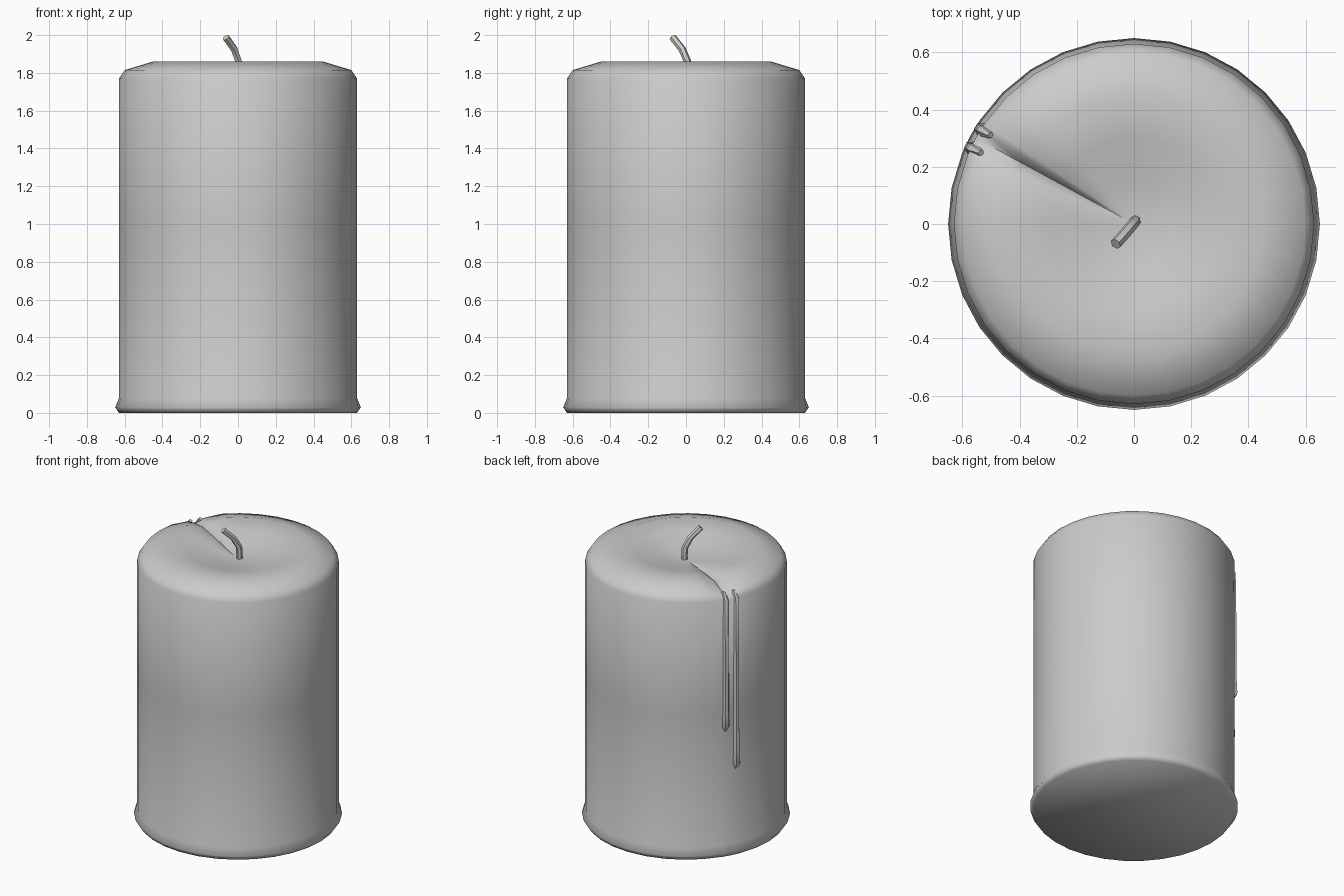
import bpy, bmesh, math

cube = bpy.data.objects.get("Cube")
if cube:
    bpy.data.objects.remove(cube, do_unlink=True)

# Single wax colour
wax = bpy.data.materials.new("grey_wax")
wax.use_nodes = True
wax.diffuse_color = (0.6, 0.6, 0.6, 1)
wax.node_tree.nodes["Principled BSDF"].inputs["Base Color"].default_value = (0.6, 0.6, 0.6, 1)


def finish(obj, angle):
    """Give the part its material and smooth shading."""
    obj.data.materials.append(wax)
    bpy.ops.object.select_all(action="DESELECT")
    obj.select_set(True)
    bpy.context.view_layer.objects.active = obj
    if obj.type == "CURVE":
        bpy.ops.object.convert(target="MESH")
    bpy.ops.object.shade_smooth_by_angle(angle=math.radians(angle))


def tube(name, points, radius, sides=1):
    """Capped tube through (x, y, z, thickness) points."""
    curve = bpy.data.curves.new(name, "CURVE")
    curve.dimensions = "3D"
    curve.bevel_depth = radius
    curve.bevel_resolution = sides
    curve.use_fill_caps = True
    spline = curve.splines.new("POLY")
    spline.points.add(len(points) - 1)
    for p, (x, y, z, thick) in zip(spline.points, points):
        p.co = (x, y, z, 1)
        p.radius = thick
    obj = bpy.data.objects.new(name, curve)
    bpy.context.collection.objects.link(obj)
    finish(obj, 50)


# Candle body: lathed profile with a dished top
PROFILE = [(0.63, 0), (0.65, 0.03), (0.63, 0.08), (0.63, 1.0), (0.63, 1.77),
           (0.60, 1.815), (0.45, 1.86), (0.30, 1.835), (0.15, 1.80)]
GROOVE = 151.5
angles = sorted([i * 11.25 for i in range(32)] + [GROOVE - 3, GROOVE, GROOVE + 3])


def groove_depth(angle, r, z):
    """Run-off channel from the pool to the rim."""
    if z < 1.75:
        return 0
    off = abs(angle - GROOVE)
    floor = 1.785 - 0.03 * r
    strength = 1 if off < 1 else 0.45 if off < 4 else 0.3 if off < 7 else 0
    return max(0, z - floor) * strength


bm = bmesh.new()
rings = []
for r, z in PROFILE:
    ring = []
    for a in angles:
        t = math.radians(a)
        ring.append(bm.verts.new((r * math.cos(t), r * math.sin(t), z - groove_depth(a, r, z))))
    rings.append(ring)
n = len(angles)
for low, high in zip(rings, rings[1:]):
    for i in range(n):
        j = (i + 1) % n
        bm.faces.new((low[i], low[j], high[j], high[i]))
bm.faces.new(rings[0][::-1])
centre = bm.verts.new((0, 0, 1.78))
for i in range(n):
    bm.faces.new((rings[-1][i], rings[-1][(i + 1) % n], centre))
mesh = bpy.data.meshes.new("candle_body")
bm.to_mesh(mesh)
bm.free()
body = bpy.data.objects.new("candle_body", mesh)
bpy.context.collection.objects.link(body)
finish(body, 70)

# Two wax drips running down the side from the channel
for name, angle, end in (("short_drip", 148.3, 0.86), ("long_drip", 155, 0.59)):
    c, s = math.cos(math.radians(angle)), math.sin(math.radians(angle))
    path = [(0.59, 1.805, 0.5), (0.622, 1.76, 1), (0.628, 1.4, 0.9),
            (0.628, end + 0.12, 1), (0.63, end + 0.04, 1.1), (0.618, end, 0.6)]
    tube(name, [(r * c, r * s, z, k) for r, z, k in path], 0.022)

# Bent wick
tube("wick", [(0.005, 0.012, 1.76, 1), (0.003, 0.008, 1.86, 1),
              (-0.02, -0.02, 1.925, 1), (-0.064, -0.07, 1.988, 1)], 0.02)
